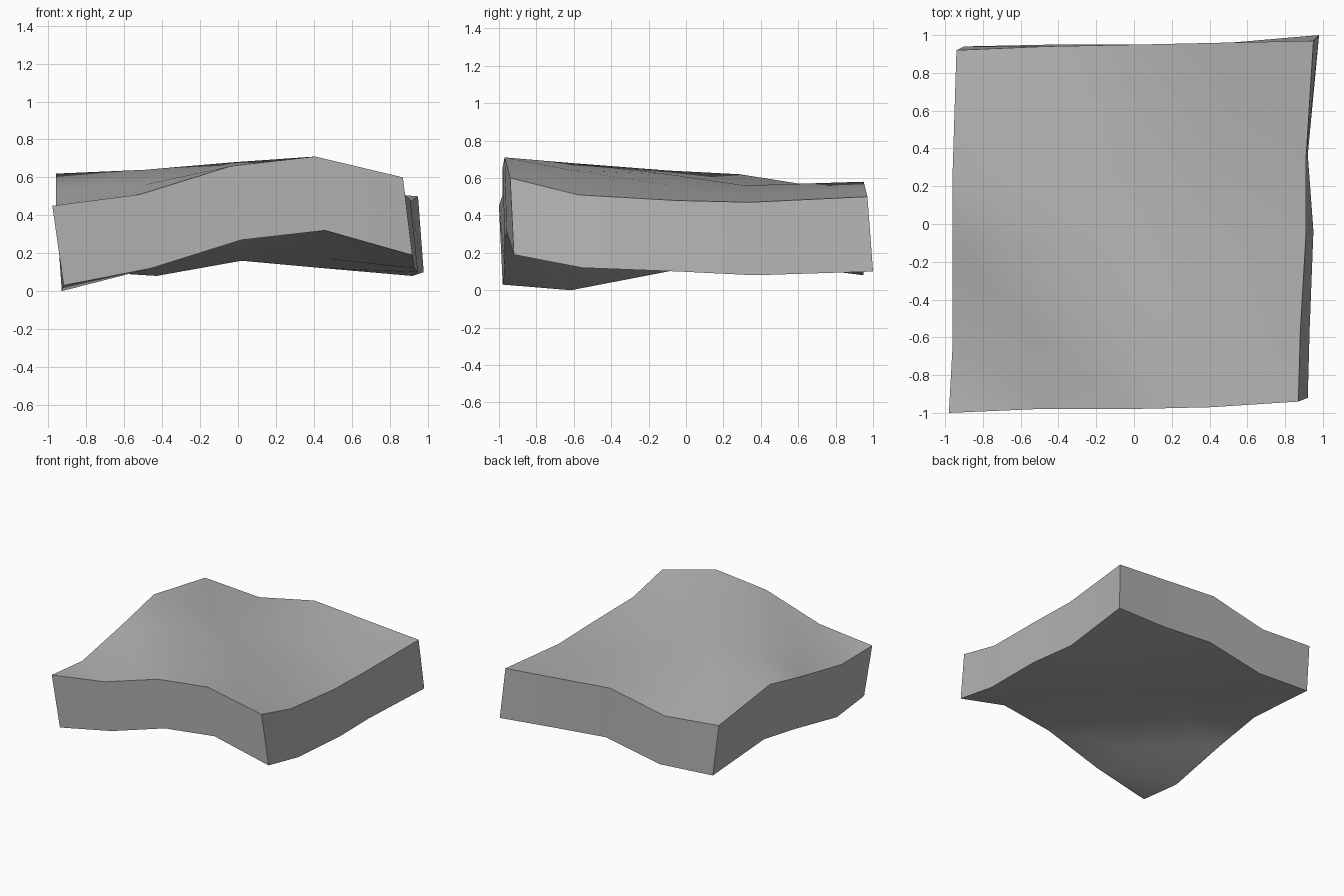
import bpy
import bmesh

cube = bpy.data.objects.get("Cube")
if cube:
    bpy.data.objects.remove(cube, do_unlink=True)


def make_material(name, value):
    material = bpy.data.materials.new(name)
    material.use_nodes = True
    color = (value, value, value, 1)
    material.diffuse_color = color
    material.node_tree.nodes["Principled BSDF"].inputs["Base Color"].default_value = color
    return material


def lerp(start, end, factor):
    return start + (end - start) * factor


# Spacing of the sculpted columns (across) and rows (front to back)
COLUMNS = (0, .25, .51, .75, 1)
ROWS = (0, .19, .46, .67, 1)

# Each layer: outline on its four sides, then heights row by row from the front
upper_layer = dict(
    left=(-.98, -.96, -.96, -.96, -.94),
    right=(.87, .88, .91, .91, .95),
    front=(-1, -.98, -.98, -.97, -.94),
    back=(.92, .94, .95, .96, .97),
    heights=((.45, .51, .66, .71, .6),
             (.43, .56, .68, .64, .51),
             (.53, .64, .62, .56, .48),
             (.62, .58, .56, .51, .47),
             (.52, .48, .58, .54, .5)))
lower_layer = dict(
    left=(-.92, -.93, -.92, -.92, -.9),
    right=(.92, .93, .95, .92, .98),
    front=(-.98, -.97, -.97, -.96, -.92),
    back=(.94, .95, .95, .96, 1),
    heights=((.03, .12, .27, .32, .19),
             (0, .13, .27, .25, .12),
             (.1, .22, .21, .17, .1),
             (.17, .17, .16, .12, .08),
             (.11, .08, .17, .13, .1)))


def add_layer(bm, layer):
    """Place the vertices of one uneven sheet inside its outline."""
    grid = []
    for row, depth in enumerate(ROWS):
        line = []
        for column, across in enumerate(COLUMNS):
            x = lerp(layer["left"][row], layer["right"][row], across)
            y = lerp(layer["front"][column], layer["back"][column], depth)
            line.append(bm.verts.new((x, y, layer["heights"][row][column])))
        grid.append(line)
    return grid


def border(grid):
    """Walk once around the rim of a sheet."""
    front = grid[0]
    right = [line[-1] for line in grid[1:]]
    back = grid[-1][-2::-1]
    left = [line[0] for line in grid[-2:0:-1]]
    return front + right + back + left


def skin(bm, grid):
    """Fill a sheet with triangles whose creases follow the diagonal ridge."""
    for near, far in zip(grid, grid[1:]):
        for i in range(len(near) - 1):
            bm.faces.new((near[i], near[i + 1], far[i]))
            bm.faces.new((near[i + 1], far[i + 1], far[i]))


# Slab: upper and lower sheets joined by side walls
bm = bmesh.new()
upper = add_layer(bm, upper_layer)
lower = add_layer(bm, lower_layer)
skin(bm, upper)
skin(bm, lower)
rim, base = border(upper), border(lower)
for i in range(len(rim)):
    bm.faces.new((rim[i - 1], rim[i], base[i], base[i - 1]))
bmesh.ops.recalc_face_normals(bm, faces=bm.faces)

mesh = bpy.data.meshes.new("stone_slab")
bm.to_mesh(mesh)
bm.free()
mesh.materials.append(make_material("stone grey", .45))
slab = bpy.data.objects.new("stone_slab", mesh)
bpy.context.collection.objects.link(slab)

# Soft faces, crisp rim
bpy.ops.object.select_all(action="DESELECT")
slab.select_set(True)
bpy.context.view_layer.objects.active = slab
bpy.ops.object.shade_smooth_by_angle(angle=.6)
